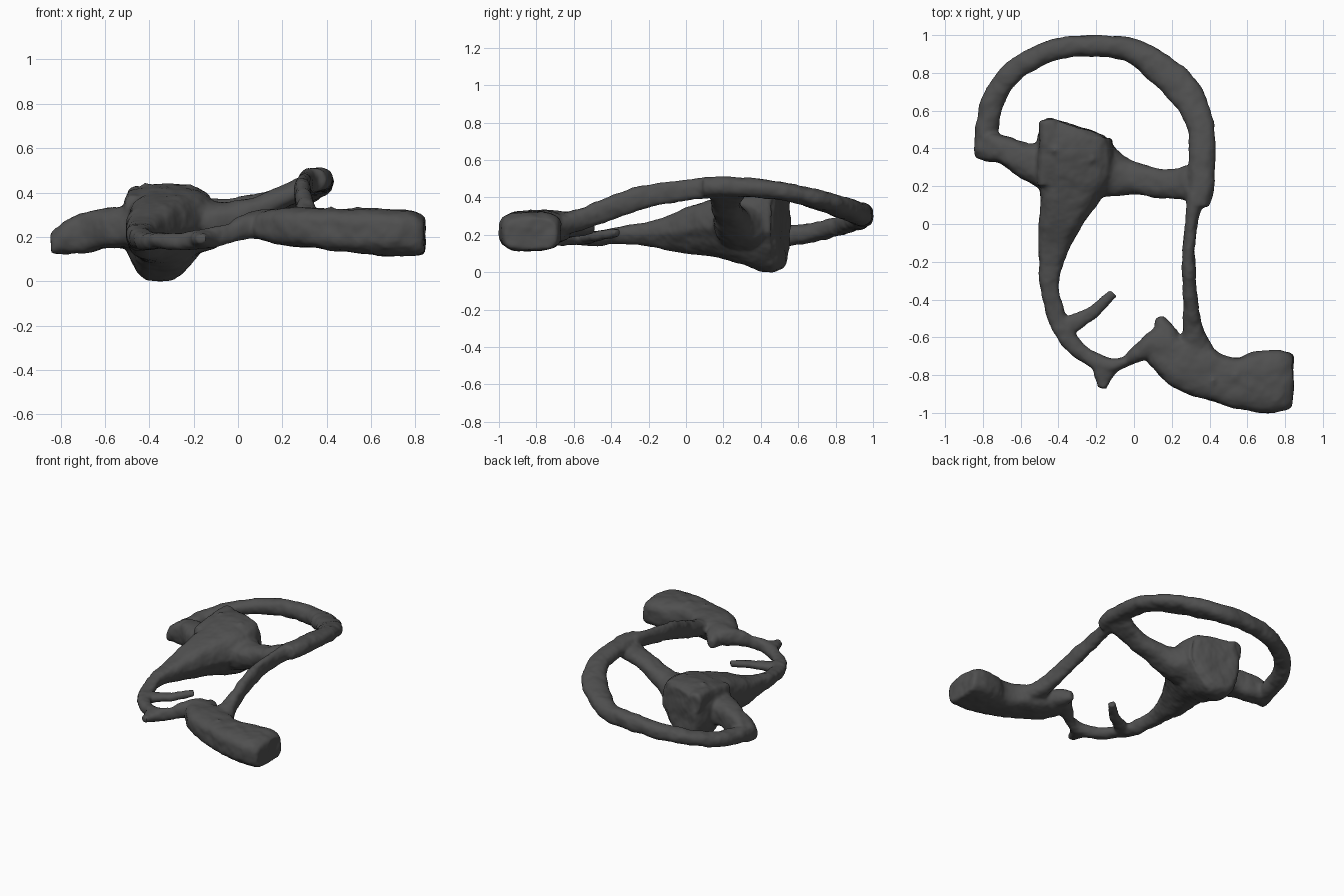
import bpy, bmesh, math
from mathutils import Vector

bm = bmesh.new()
SIDES, STEPS = 24, 6


def spline(pts):
    """Catmull-Rom through rows of (x, y, z, width, height)."""
    out = []
    n = len(pts)
    for i in range(n - 1):
        rows = [pts[max(i - 1, 0)], pts[i], pts[i + 1], pts[min(i + 2, n - 1)]]
        for s in range(STEPS):
            t = s / STEPS
            out.append([0.5 * (2 * b + (c - a) * t + (2 * a - 5 * b + 4 * c - d) * t * t
                               + (3 * b - a - 3 * c + d) * t ** 3) for a, b, c, d in zip(*rows)])
    return out + [list(pts[-1])]


def sweep(pts, power=2.3, taper=0.0, lean=0.0):
    """Upright rounded section swept along a path; taper narrows and lean shifts the underside."""
    rows = spline(pts)
    rings = []
    for i, (x, y, z, w, h) in enumerate(rows):
        a, b = rows[max(i - 1, 0)], rows[min(i + 1, len(rows) - 1)]
        side = Vector((a[1] - b[1], b[0] - a[0], 0)).normalized()
        ring = []
        for k in range(SIDES):
            ang = 2 * math.pi * k / SIDES
            c, s = math.cos(ang), math.sin(ang)
            u = math.copysign(abs(c) ** (2 / power), c)
            v = math.copysign(abs(s) ** (2 / power), s)
            u = u * (1 + taper * min(v, 0)) + lean * min(v, 0)
            ring.append(bm.verts.new(Vector((x, y, z + v * h / 2)) + side * (u * w / 2)))
        rings.append(ring)
    for p, q in zip(rings, rings[1:]):
        for k in range(SIDES):
            j = (k + 1) % SIDES
            bm.faces.new((p[k], p[j], q[j], q[k]))
    bm.faces.new(rings[0][::-1])
    bm.faces.new(rings[-1])


# upper rim arc
sweep([(-.79, .38, .19, .11, .11), (-.775, .53, .19, .12, .11), (-.73, .69, .215, .12, .10),
       (-.61, .83, .25, .115, .10), (-.43, .92, .285, .11, .11), (-.22, .945, .305, .11, .12),
       (-.02, .92, .315, .125, .12), (.14, .82, .35, .165, .11), (.275, .69, .39, .175, .10),
       (.35, .53, .43, .145, .095), (.36, .35, .45, .14, .10), (.36, .2, .457, .13, .105),
       (.34, .10, .455, .11, .11)])

# left lug joining rim to hub
sweep([(-.84, .415, .16, .13, .07), (-.77, .41, .20, .15, .15), (-.68, .39, .22, .15, .18),
       (-.58, .34, .24, .18, .18), (-.46, .31, .24, .27, .19)], 3)

# hub tapering into the lower left rim
sweep([(-.305, .515, .225, .31, .37), (-.315, .475, .215, .38, .43), (-.315, .40, .225, .41, .43),
       (-.315, .29, .235, .42, .38), (-.35, .14, .235, .31, .30), (-.395, 0, .22, .22, .24),
       (-.43, -.15, .205, .15, .15), (-.445, -.32, .20, .10, .10), (-.41, -.49, .18, .10, .08),
       (-.35, -.61, .18, .09, .07)], 3.3, .42, .2)
# raised back corner of the hub
sweep([(-.455, .55, .35, .09, .14), (-.45, .45, .36, .10, .14), (-.47, .2, .32, .09, .14)], 3)

# lower rim, thinning then rising to the grip
sweep([(-.41, -.49, .18, .10, .08), (-.34, -.62, .18, .09, .07), (-.25, -.70, .18, .08, .08),
       (-.15, -.745, .19, .085, .09), (-.05, -.73, .215, .055, .09), (.03, -.68, .245, .09, .11),
       (.12, -.64, .26, .17, .13), (.2, -.68, .25, .2, .14)])

# spur and twig on the lower rim
sweep([(-.15, -.73, .19, .16, .08), (-.16, -.80, .19, .10, .07), (-.165, -.875, .19, .05, .05)])
sweep([(-.38, -.55, .18, .11, .065), (-.30, -.515, .185, .085, .06), (-.21, -.46, .195, .065, .055),
       (-.11, -.365, .21, .05, .05)])

# grip block with its pointed inner corner
sweep([(.12, -.66, .25, .18, .13), (.23, -.725, .245, .25, .17), (.34, -.775, .24, .27, .18),
       (.46, -.82, .23, .25, .19), (.56, -.84, .225, .28, .20), (.68, -.835, .22, .33, .21),
       (.79, -.83, .215, .32, .20), (.84, -.83, .205, .28, .17)], 3.2)
sweep([(.19, -.70, .25, .22, .13), (.17, -.60, .25, .15, .12), (.135, -.49, .24, .04, .07)])

# cross spoke from hub to rim
sweep([(-.18, .29, .25, .30, .26), (-.08, .255, .26, .22, .19), (.03, .235, .30, .16, .14),
       (.14, .215, .345, .15, .12), (.25, .215, .40, .17, .11), (.37, .22, .45, .25, .09)])

# thin upright strut down to the grip
sweep([(.34, .16, .455, .12, .11), (.315, .07, .445, .075, .115), (.293, -.1, .425, .065, .12),
       (.29, -.25, .395, .07, .13), (.30, -.42, .335, .075, .13), (.315, -.56, .285, .11, .12),
       (.33, -.68, .25, .19, .12)])

# small studs nearly flush with hub and grip
for x, y, z in ((-.42, .39, .427), (-.22, .34, .42), (.42, -.83, .317), (.54, -.81, .317)):
    geo = bmesh.ops.create_uvsphere(bm, u_segments=16, v_segments=8, radius=.02)
    bmesh.ops.translate(bm, verts=geo['verts'], vec=(x, y, z))

bmesh.ops.recalc_face_normals(bm, faces=bm.faces)
mesh = bpy.data.meshes.new("wheel_frame")
bm.to_mesh(mesh)
bm.free()
frame = bpy.data.objects.new("wheel_frame", mesh)
bpy.context.collection.objects.link(frame)

# fuse the parts into one softly worn skin
fuse = frame.modifiers.new("fuse", 'REMESH')
fuse.mode = 'VOXEL'
fuse.voxel_size = .012
fuse.use_smooth_shade = True
soft = frame.modifiers.new("soften", 'SMOOTH')
soft.factor, soft.iterations = .5, 5
grain = bpy.data.textures.new("wear", 'CLOUDS')
grain.noise_scale = .09
wear = frame.modifiers.new("wear", 'DISPLACE')
wear.texture, wear.strength, wear.mid_level = grain, .018, .45

mat = bpy.data.materials.new("dark_grey")
mat.diffuse_color = (.08, .08, .08, 1)
mesh.materials.append(mat)
